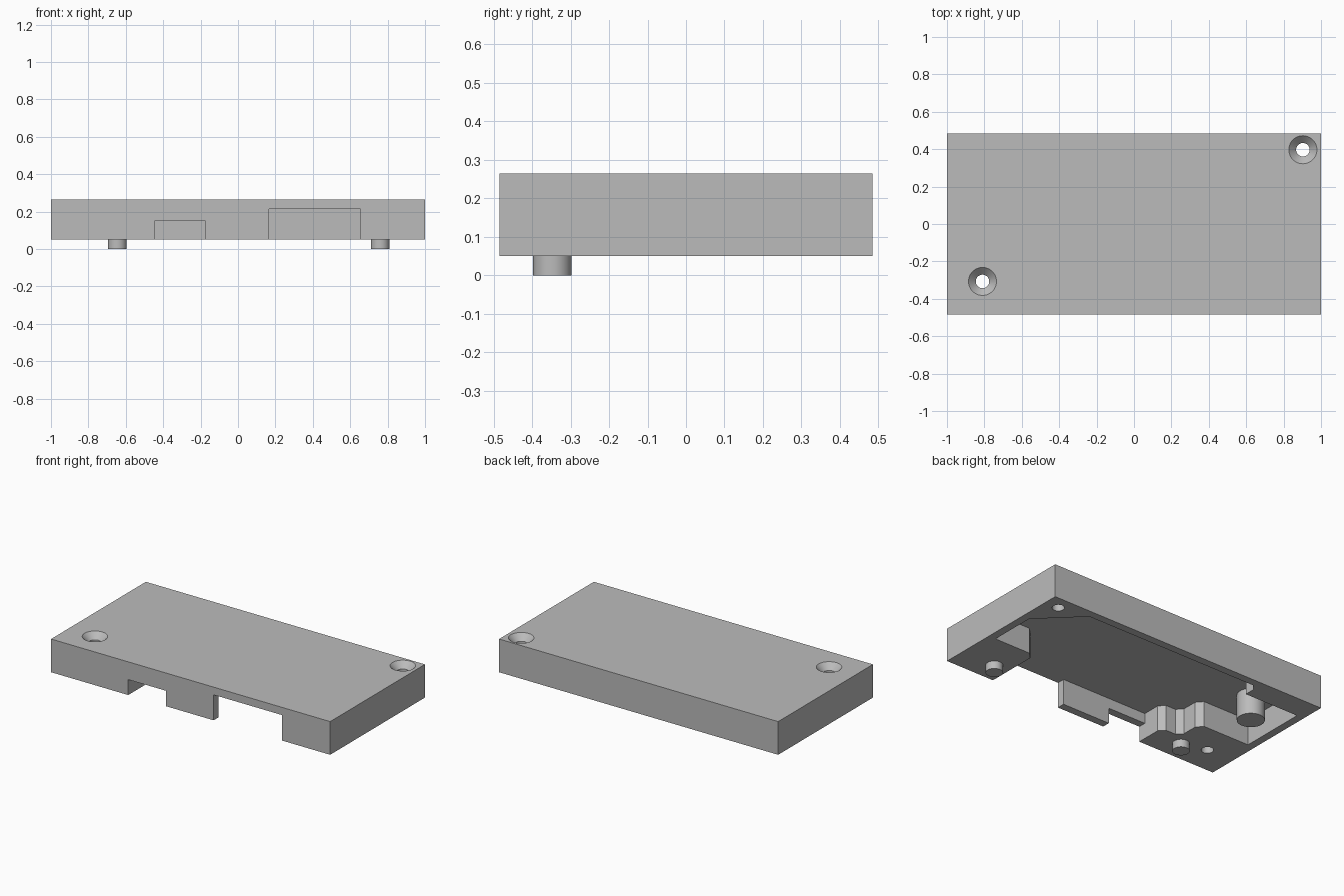
import bpy, bmesh, math

cube = bpy.data.objects.get("Cube")
if cube:
    bpy.data.objects.remove(cube, do_unlink=True)

# Single plain grey material
grey = bpy.data.materials.new("plain grey")
grey.use_nodes = True
colour = (0.5, 0.5, 0.5, 1)
grey.diffuse_color = colour
for node in grey.node_tree.nodes:
    if node.type == "BSDF_PRINCIPLED":
        node.inputs["Base Color"].default_value = colour

BOTTOM, TOP, CEILING = 0.05, 0.265, 0.215
W, D, WALL = 1.0, 0.485, 0.05
IX, IY = W - WALL, D - WALL


def prism(name, points, z0, z1):
    """Upright prism from a plan outline."""
    bm = bmesh.new()
    base = bm.faces.new([bm.verts.new((x, y, z0)) for x, y in points])
    ext = bmesh.ops.extrude_face_region(bm, geom=[base])
    top = [g for g in ext["geom"] if isinstance(g, bmesh.types.BMVert)]
    bmesh.ops.translate(bm, verts=top, vec=(0, 0, z1 - z0))
    bmesh.ops.recalc_face_normals(bm, faces=bm.faces)
    mesh = bpy.data.meshes.new(name)
    bm.to_mesh(mesh)
    bm.free()
    mesh.materials.append(grey)
    obj = bpy.data.objects.new(name, mesh)
    bpy.context.collection.objects.link(obj)
    return obj


def rect(name, x0, x1, y0, y1, z0, z1):
    return prism(name, [(x0, y0), (x1, y0), (x1, y1), (x0, y1)], z0, z1)


def round_part(name, x, y, r0, r1, z0, z1):
    """Vertical cylinder or cone, r0 at the bottom and r1 at the top."""
    bpy.ops.mesh.primitive_cone_add(vertices=48, radius1=r0, radius2=r1, depth=z1 - z0,
                                    location=(x, y, (z0 + z1) / 2))
    obj = bpy.context.object
    obj.name = name
    obj.data.materials.append(grey)
    bpy.ops.object.shade_smooth_by_angle(angle=math.radians(30))
    return obj


def cut(body, cutter):
    mod = body.modifiers.new("cut", "BOOLEAN")
    mod.operation = "DIFFERENCE"
    mod.solver = "EXACT"
    mod.object = cutter
    cutter.hide_render = True
    bpy.context.view_layer.objects.active = body
    bpy.ops.object.modifier_apply(modifier=mod.name)
    bpy.data.objects.remove(cutter, do_unlink=True)


# Cover shell
cover = rect("cover_shell", -W, W, -D, D, BOTTOM, TOP)

# Underside pocket, including the tall front opening
outline = [
    (0.165, -0.6), (0.655, -0.6), (0.655, -0.15), (0.695, -0.11), (IX, -0.11),
    (IX, 0.19), (0.70, IY), (-0.53, IY), (-0.565, 0.40), (-0.565, 0.33),
    (-IX, 0.33), (-IX, -0.11), (-0.62, -0.11), (-0.585, -0.15), (-0.585, -0.25),
    (-0.55, -0.285), (-0.48, -0.285), (-0.447, -0.32), (-0.447, -IY), (0.165, -IY),
]
cut(cover, prism("pocket_cutter", outline, -0.1, CEILING))

# Low front opening
cut(cover, rect("opening_cutter", -0.447, -0.175, -0.6, -0.42, -0.1, 0.15))

# Countersunk screw holes
for x, y in ((0.903, 0.397), (-0.81, -0.307)):
    cut(cover, round_part("hole_cutter", x, y, 0.036, 0.036, -0.1, 0.4))
    cut(cover, round_part("sink_cutter", x, y, 0.036, 0.085, TOP - 0.039, TOP + 0.01))

bpy.ops.object.select_all(action="DESELECT")
cover.select_set(True)
bpy.context.view_layer.objects.active = cover
bpy.ops.object.shade_smooth_by_angle(angle=math.radians(25))

# Locating pegs and the support post
for side, x in (("right", -0.645), ("left", 0.76)):
    round_part(side + "_locating_peg", x, -0.347, 0.05, 0.05, 0, BOTTOM + 0.01)
round_part("support_post", -0.78, 0.118, 0.081, 0.081, BOTTOM, CEILING + 0.01)
